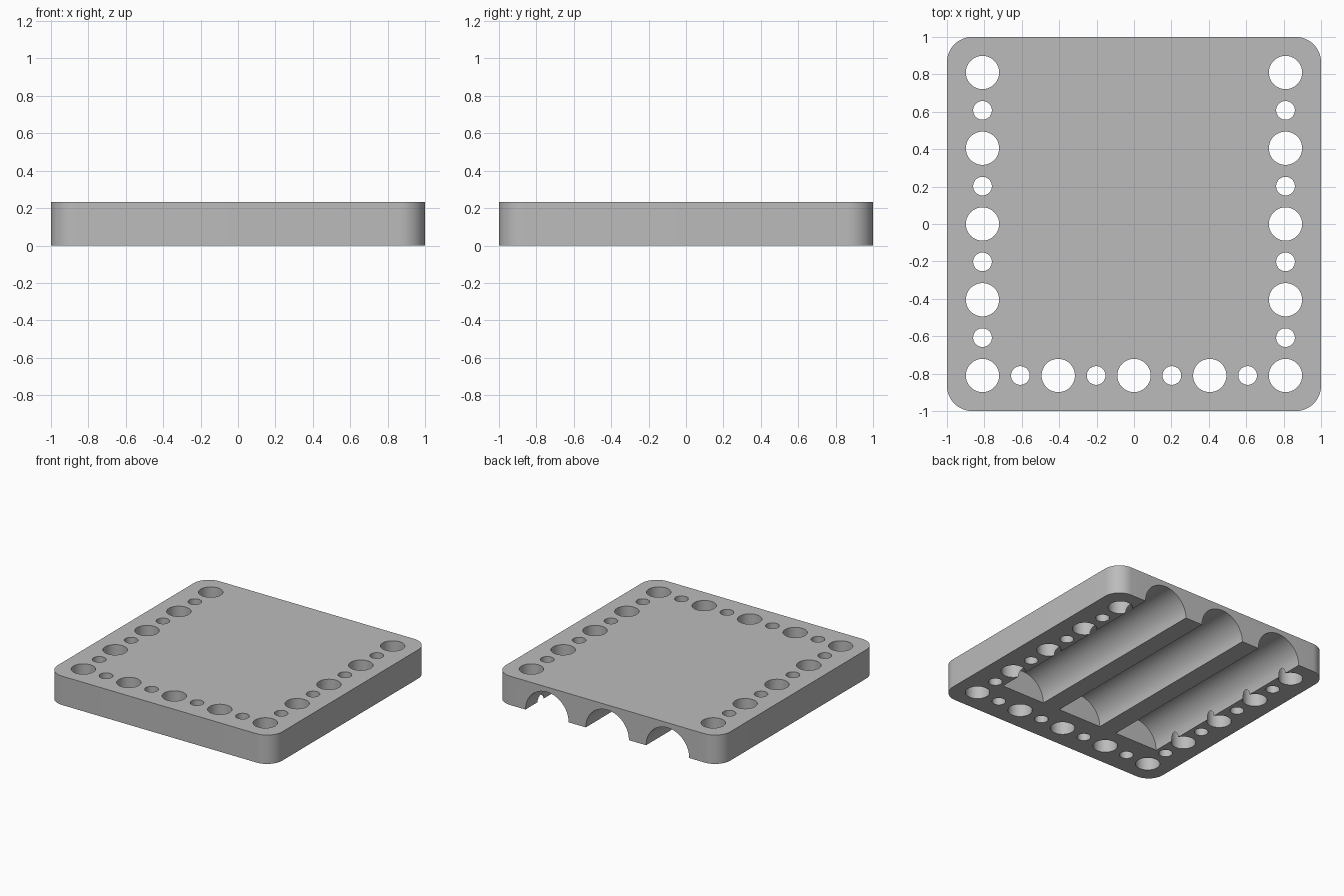
import bpy
import bmesh
from math import radians
from mathutils import Matrix

if "Cube" in bpy.data.objects:
    bpy.data.objects.remove(bpy.data.objects["Cube"])

HEIGHT = 0.232
PITCH = 0.405          # spacing of the large holes
GROOVE_R = 0.192
GROOVE_END = -0.617    # closed front end of the grooves


def make_object(name, bm):
    bmesh.ops.recalc_face_normals(bm, faces=bm.faces)
    mesh = bpy.data.meshes.new(name)
    bm.to_mesh(mesh)
    bm.free()
    obj = bpy.data.objects.new(name, mesh)
    bpy.context.collection.objects.link(obj)
    return obj


def add_cylinder(bm, radius, depth, matrix, sides):
    bmesh.ops.create_cone(bm, cap_ends=True, segments=sides, radius1=radius,
                          radius2=radius, depth=depth, matrix=matrix)


def cut(target, cutter):
    mod = target.modifiers.new(cutter.name, 'BOOLEAN')
    mod.operation = 'DIFFERENCE'
    mod.solver = 'EXACT'
    mod.object = cutter
    cutter.hide_render = True
    bpy.context.view_layer.objects.active = target
    bpy.ops.object.modifier_apply(modifier=mod.name)
    bpy.data.objects.remove(cutter)


# Plate with rounded vertical corners
bm = bmesh.new()
bmesh.ops.create_cube(bm, size=1, matrix=Matrix.Translation((0, 0, HEIGHT / 2))
                      @ Matrix.Diagonal((2, 2, HEIGHT, 1)))
uprights = [e for e in bm.edges
            if abs(e.verts[0].co.z - e.verts[1].co.z) > HEIGHT / 2]
bmesh.ops.bevel(bm, geom=uprights, offset=0.135, segments=12,
                profile=0.5, affect='EDGES')
plate = make_object("plate", bm)

# Half-round grooves underneath, open at the back
bm = bmesh.new()
length = 1.2 - GROOVE_END
for x in (-0.537, 0, 0.537):
    place = Matrix.Translation((x, GROOVE_END + length / 2, 0))
    add_cylinder(bm, GROOVE_R, length,
                 place @ Matrix.Rotation(radians(90), 4, 'X'), 64)
cut(plate, make_object("groove_cutter", bm))

# Alternating large and small holes along the front and both sides
bm = bmesh.new()
spots = {(i, -4) for i in range(-4, 5)}
spots |= {(side, i) for side in (-4, 4) for i in range(-4, 5)}
for i, j in sorted(spots):
    radius = 0.05 if (i + j) % 2 else 0.089
    place = Matrix.Translation((i * PITCH / 2, j * PITCH / 2, HEIGHT / 2))
    add_cylinder(bm, radius, 1, place, 48)
cut(plate, make_object("hole_cutter", bm))

# Grey finish
grey = bpy.data.materials.new("grey")
grey.use_nodes = True
colour = (0.5, 0.5, 0.5, 1)
grey.diffuse_color = colour
grey.node_tree.nodes["Principled BSDF"].inputs["Base Color"].default_value = colour
plate.data.materials.clear()
plate.data.materials.append(grey)

# Smooth curved walls, sharp rims
bpy.ops.object.select_all(action='DESELECT')
plate.select_set(True)
bpy.context.view_layer.objects.active = plate
bpy.ops.object.shade_smooth_by_angle(angle=radians(30))
